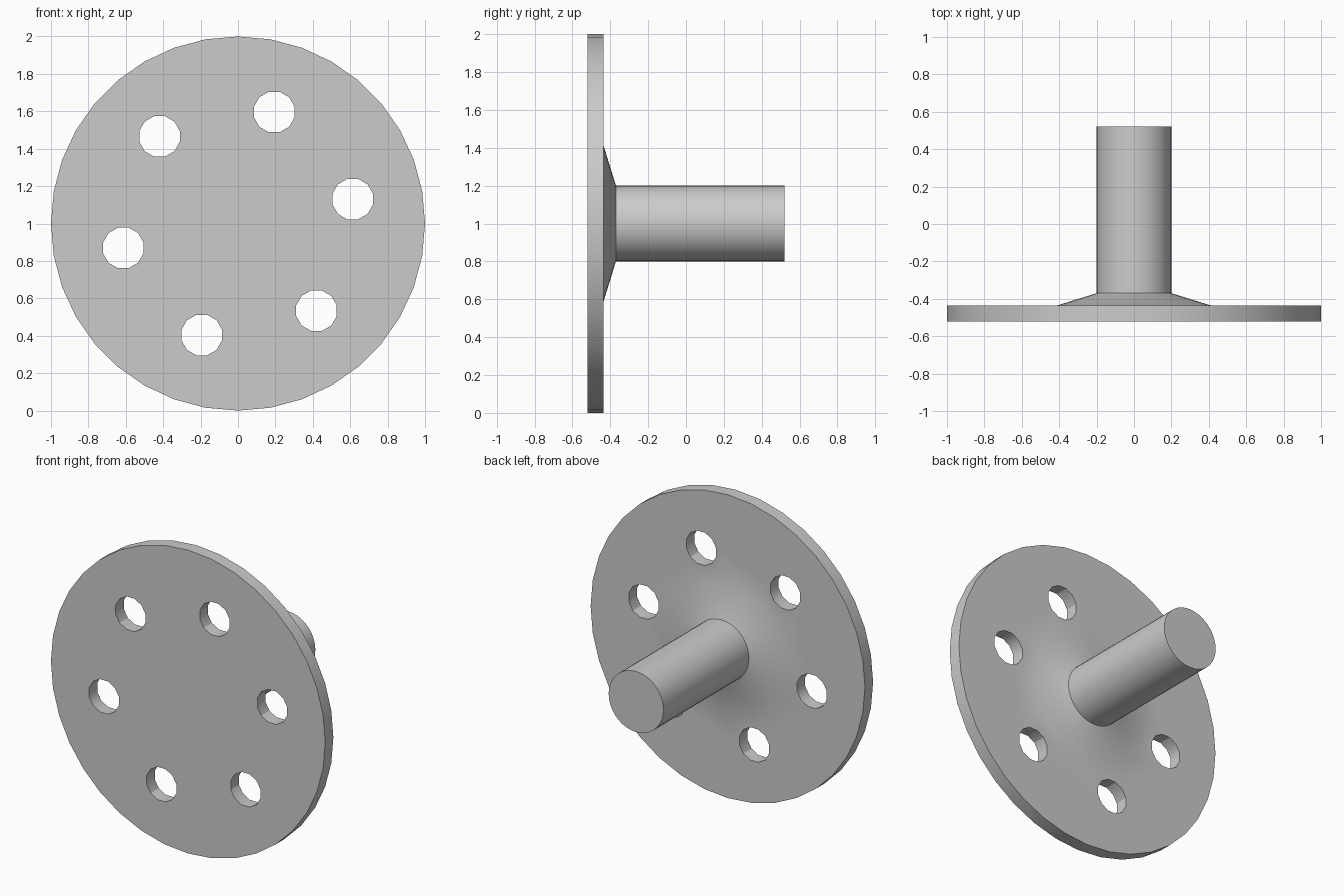
import bpy, bmesh
from math import cos, sin, pi, radians

cube = bpy.data.objects.get("Cube")
if cube:
    bpy.data.objects.remove(cube, do_unlink=True)

SEGMENTS = 36
HOLE_SIDES = 12
FRONT, BACK, COLLAR_END, TUBE_END, BORE_FLOOR = -0.52, -0.435, -0.37, 0.52, -0.43
bm = bmesh.new()


def ring(radius, y, x=0.0, z=1.0, sides=SEGMENTS, turn=0.0):
    """Closed loop of edges in a plane facing y."""
    angles = [turn + 2 * pi * i / sides for i in range(sides)]
    verts = [bm.verts.new((x + radius * cos(a), y, z + radius * sin(a))) for a in angles]
    return [bm.edges.new((verts[i - 1], verts[i])) for i in range(sides)]


def wall(first, second):
    bmesh.ops.bridge_loops(bm, edges=first + second)


def fill(loops):
    edges = [e for loop in loops for e in loop]
    bmesh.ops.triangle_fill(bm, edges=edges, use_beauty=True)


# Disc rim and the six bolt holes
rims = [ring(1.0, y) for y in (FRONT, BACK)]
front_loops, back_loops = [rims[0]], [rims[1]]
wall(*rims)
for i in range(6):
    a = radians(12 + 60 * i)
    x, z = 0.627 * cos(a), 1 + 0.627 * sin(a)
    pair = [ring(0.112, y, x, z, HOLE_SIDES, pi / HOLE_SIDES) for y in (FRONT, BACK)]
    wall(*pair)
    front_loops.append(pair[0])
    back_loops.append(pair[1])

# Conical collar, tube and blind bore
profile = [(0.41, BACK), (0.2, COLLAR_END), (0.2, TUBE_END),
           (0.153, TUBE_END), (0.153, BORE_FLOOR)]
rings = [ring(r, y) for r, y in profile]
for first, second in zip(rings, rings[1:]):
    wall(first, second)
back_loops.append(rings[0])

# Disc faces and bore floor
fill(front_loops)
fill(back_loops)
bmesh.ops.contextual_create(bm, geom=rings[-1])
bmesh.ops.recalc_face_normals(bm, faces=bm.faces[:])

mesh = bpy.data.meshes.new("flanged_tube")
bm.to_mesh(mesh)
bm.free()
flange = bpy.data.objects.new("flanged_tube", mesh)
bpy.context.collection.objects.link(flange)

# Plain grey finish
grey = bpy.data.materials.new("grey_metal")
grey.use_nodes = True
colour = (0.6, 0.6, 0.6, 1.0)
grey.diffuse_color = colour
grey.node_tree.nodes["Principled BSDF"].inputs["Base Color"].default_value = colour
mesh.materials.append(grey)

bpy.ops.object.select_all(action="DESELECT")
flange.select_set(True)
bpy.context.view_layer.objects.active = flange
bpy.ops.object.shade_smooth_by_angle(angle=radians(30))
